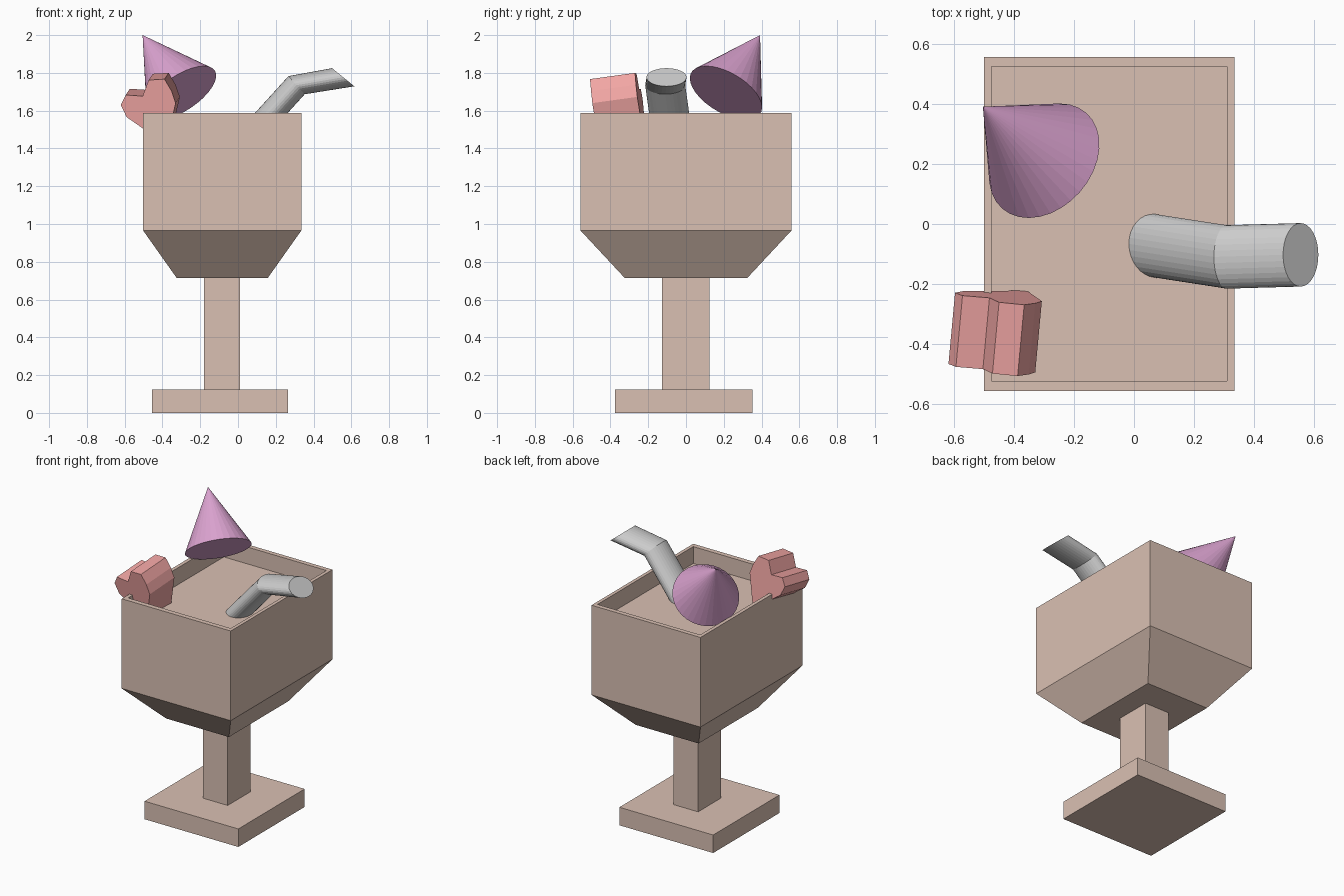
import bpy, bmesh, math
from mathutils import Vector

if "Cube" in bpy.data.objects:
    bpy.data.objects.remove(bpy.data.objects["Cube"])


def material(name, rgb):
    m = bpy.data.materials.new(name)
    m.diffuse_color = (*rgb, 1)
    m.use_nodes = True
    m.node_tree.nodes["Principled BSDF"].inputs["Base Color"].default_value = m.diffuse_color
    return m


def loft(name, rings, mat=None):
    """Skin equal-length rings of points and cap both ends."""
    bm = bmesh.new()
    loops = [[bm.verts.new(p) for p in ring] for ring in rings]
    n = len(loops[0])
    for a, b in zip(loops, loops[1:]):
        for i in range(n):
            j = (i + 1) % n
            bm.faces.new((a[i], a[j], b[j], b[i]))
    bm.faces.new(loops[0])
    bm.faces.new(loops[-1])
    bmesh.ops.recalc_face_normals(bm, faces=bm.faces)
    me = bpy.data.meshes.new(name)
    bm.to_mesh(me)
    bm.free()
    ob = bpy.data.objects.new(name, me)
    bpy.context.collection.objects.link(ob)
    if mat:
        me.materials.append(mat)
    return ob


def rect(x0, x1, y0, y1, z):
    return [(x0, y0, z), (x1, y0, z), (x1, y1, z), (x0, y1, z)]


def ring(c, u, v, n=32):
    c, u, v = Vector(c), Vector(u), Vector(v)
    angles = [2 * math.pi * i / n for i in range(n)]
    return [c + u * math.cos(a) + v * math.sin(a) for a in angles]


brown = material("brown", (0.70, 0.53, 0.45))
purple = material("purple", (0.72, 0.37, 0.64))
red = material("red", (0.88, 0.38, 0.37))

# Foot and stem
loft("foot", [rect(-0.455, 0.265, -0.375, 0.352, z) for z in (0, 0.125)], brown)
loft("stem", [rect(-0.18, 0.01, -0.127, 0.124, z) for z in (0.12, 0.72)], brown)

# Bowl: tapered bottom, straight walls, thin rim, shallow inner floor
loft("bowl", [
    rect(-0.325, 0.158, -0.325, 0.325, 0.715),
    rect(-0.502, 0.335, -0.558, 0.558, 0.965),
    rect(-0.502, 0.335, -0.558, 0.558, 1.587),
    rect(-0.477, 0.311, -0.524, 0.526, 1.587),
    rect(-0.477, 0.311, -0.524, 0.526, 1.47),
], brown)

# Bent straw with a flattened, slanted cross-section
side = (0, 0.106, 0)
loft("straw", [
    ring((0.025, -0.066, 1.42), (0.044, 0, -0.048), side),
    ring((0.310, -0.110, 1.735), (0.043, 0, -0.048), side),
    ring((0.557, -0.103, 1.777), (0.059, 0, -0.048), side),
])

# Tilted cone
apex, axis = Vector((-0.505, 0.392, 2.0)), Vector((0.50, -0.44, -0.745)).normalized()
bpy.ops.mesh.primitive_cone_add(vertices=32, radius1=0.213, radius2=0, depth=0.41,
                                location=apex + axis * 0.205,
                                rotation=(-axis).to_track_quat('Z', 'Y').to_euler())
cone = bpy.context.object
cone.name = "cone"
cone.data.materials.append(purple)

# Heart: faceted outline pushed back along a slightly tilted direction
push = Vector((0.022, 0.238, 0.033))
outline = [(-0.505, 1.677), (-0.595, 1.683), (-0.62, 1.63), (-0.59, 1.566),
           (-0.38, 1.42), (-0.33, 1.64), (-0.352, 1.704), (-0.389, 1.767), (-0.473, 1.762)]
front = [Vector((x, -0.508 - (push.x * (x + 0.39) + push.z * (z - 1.767)) / push.y, z))
         for x, z in outline]
loft("heart", [front, [p + push for p in front]], red)
